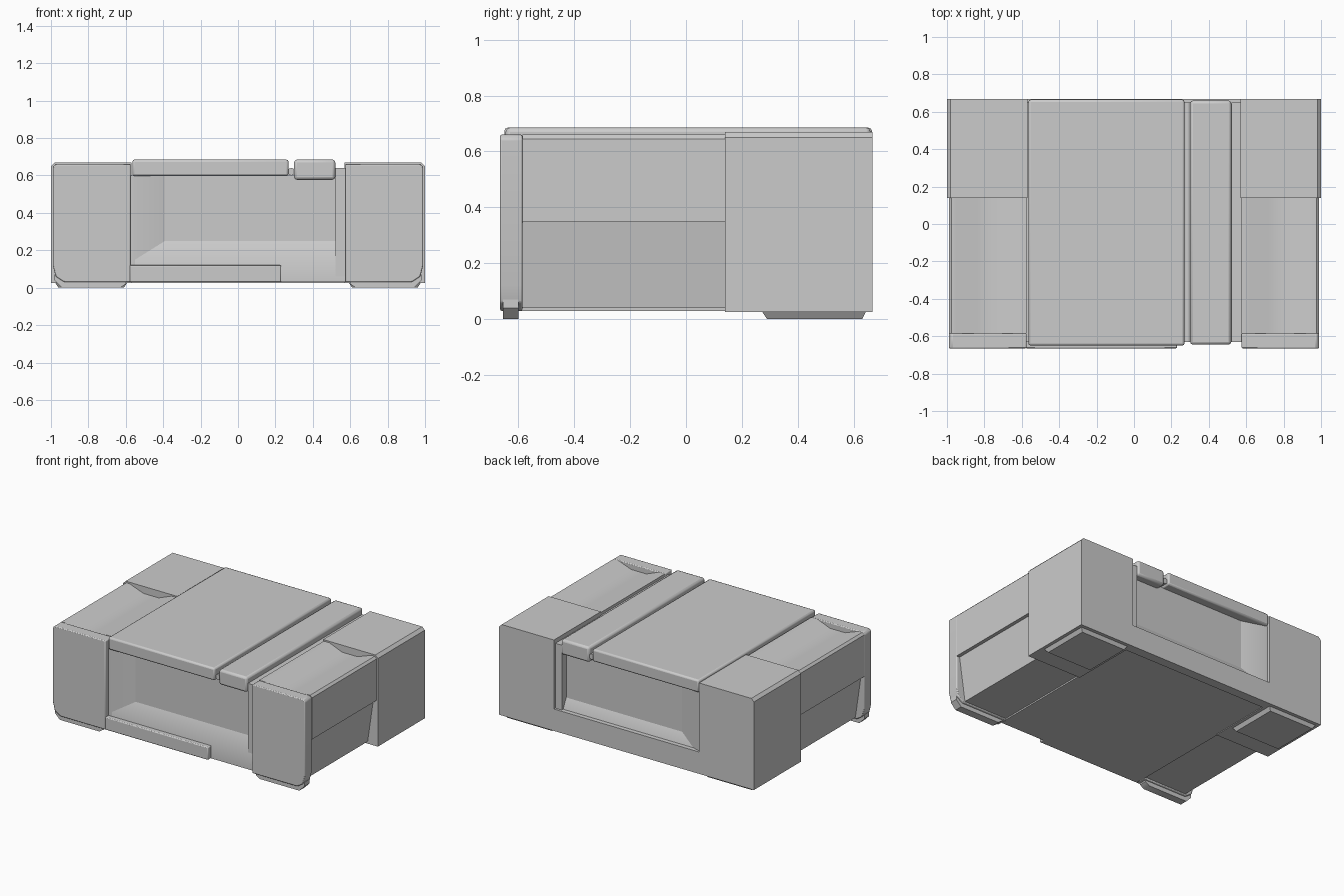
import bpy
import bmesh
import math

if "Cube" in bpy.data.objects:
    bpy.data.objects.remove(bpy.data.objects["Cube"], do_unlink=True)

GREY = (0.6, 0.6, 0.6, 1.0)
grey = bpy.data.materials.new("plain_grey")
grey.use_nodes = True
grey.diffuse_color = GREY
grey.node_tree.nodes["Principled BSDF"].inputs["Base Color"].default_value = GREY


def finish(name, bm, bevel=0.0):
    """Turn a bmesh into a shaded grey object, with optional softened edges."""
    bmesh.ops.recalc_face_normals(bm, faces=bm.faces[:])
    mesh = bpy.data.meshes.new(name)
    bm.to_mesh(mesh)
    bm.free()
    mesh.materials.append(grey)
    obj = bpy.data.objects.new(name, mesh)
    bpy.context.collection.objects.link(obj)
    if bevel:
        mod = obj.modifiers.new("soft_edges", "BEVEL")
        mod.width = bevel
        mod.segments = 2
        mod.limit_method = "ANGLE"
    bpy.ops.object.select_all(action="DESELECT")
    obj.select_set(True)
    bpy.context.view_layer.objects.active = obj
    bpy.ops.object.shade_smooth_by_angle(angle=math.radians(40))
    return obj


def loft(name, rings, bevel=0.0, caps=True):
    """Skin matching rings of points, closing both ends."""
    bm = bmesh.new()
    loops = [[bm.verts.new(p) for p in ring] for ring in rings]
    n = len(loops[0])
    for a, b in zip(loops, loops[1:]):
        for i in range(n):
            j = (i + 1) % n
            bm.faces.new((a[i], a[j], b[j], b[i]))
    if caps:
        bm.faces.new(loops[0])
        bm.faces.new(loops[-1])
    return finish(name, bm, bevel)


def prism(name, profile, y0, y1, bevel=0.0):
    """Extrude an x-z profile from y0 to y1."""
    return loft(name, [[(x, y, z) for x, z in profile] for y in (y0, y1)], bevel)


def rect(x0, x1, z0, z1):
    return [(x0, z0), (x1, z0), (x1, z1), (x0, z1)]


def box(name, x0, x1, y0, y1, z0, z1, bevel=0.0):
    return prism(name, rect(x0, x1, z0, z1), y0, y1, bevel)


def flat_ring(x0, x1, y0, y1, z):
    return [(x0, y0, z), (x1, y0, z), (x1, y1, z), (x0, y1, z)]


# Matching pods on both sides
for s, side in ((1, "left"), (-1, "right")):
    # Long pod with dished top and a tapered, stepped-in lower side
    pod = [(0.575, 0.04), (0.92, 0.04), (0.965, 0.35), (0.99, 0.35),
           (0.99, 0.645), (0.975, 0.66), (0.95, 0.66), (0.84, 0.62),
           (0.72, 0.62), (0.62, 0.66), (0.575, 0.66)]
    prism(side + "_pod", [(s * x, z) for x, z in pod], -0.585, 0.16)

    # Front plate of the pod with chamfered lower corner
    plate = [(0.575, 0.03), (0.93, 0.03), (0.975, 0.06), (0.99, 0.12),
             (0.99, 0.645), (0.975, 0.66), (0.575, 0.66)]
    prism(side + "_front_plate", [(s * x, z) for x, z in plate], -0.665, -0.585, 0.006)

    # Tall rear block
    block = [(0.57, 0.025), (1.0, 0.025), (1.0, 0.65), (0.98, 0.67), (0.57, 0.67)]
    prism(side + "_rear_block", [(s * x, z) for x, z in block], 0.14, 0.667)

    # Feet
    foot = [(0.6, 0.02), (0.63, 0.0), (0.94, 0.0), (0.98, 0.04), (0.98, 0.07), (0.6, 0.07)]
    prism(side + "_front_foot", [(s * x, z) for x, z in foot], -0.655, -0.6)
    loft(side + "_rear_foot", [
        flat_ring(s * 0.59, s * 0.98, 0.27, 0.645, 0.03),
        flat_ring(s * 0.61, s * 0.96, 0.29, 0.63, 0.0)])

# Central body and underside
box("central_body", -0.58, 0.58, -0.59, 0.6, 0.03, 0.6)
box("right_ledge", -0.58, -0.56, -0.62, 0.65, 0.03, 0.6)
box("left_ledge", 0.52, 0.58, -0.63, 0.65, 0.06, 0.64)

# Sloped surround and sill framing the recessed end panels
for end, y_out, y_in in (("front", -0.63, -0.59), ("rear", 0.65, 0.6)):
    cheek = [(-0.58, y_in), (-0.58, y_out), (-0.55, y_out), (-0.39, y_in)]
    loft(end + "_cheek", [[(x, y, z) for x, y in cheek] for z in (0.1, 0.6)])
    sill = [(y_in, 0.03), (y_out, 0.03), (y_out, 0.15), (y_in, 0.25)]
    loft(end + "_sill", [[(x, y, z) for y, z in sill] for x in (-0.575, 0.575)])

# Rear wall and front lip
box("rear_wall", -0.58, 0.58, 0.6, 0.667, 0.025, 0.18)
box("front_lip", -0.58, 0.23, -0.665, -0.62, 0.03, 0.12, 0.006)

# Top covers with a slim rod showing in the gap
box("wide_lid", -0.565, 0.27, -0.65, 0.665, 0.597, 0.685, 0.012)
box("narrow_lid", 0.3, 0.52, -0.645, 0.66, 0.577, 0.685, 0.015)
rod = [(0.285 + 0.02 * math.cos(a), 0.62 + 0.02 * math.sin(a))
       for a in (i * math.tau / 12 for i in range(12))]
prism("hinge_rod", rod, -0.63, 0.65)
